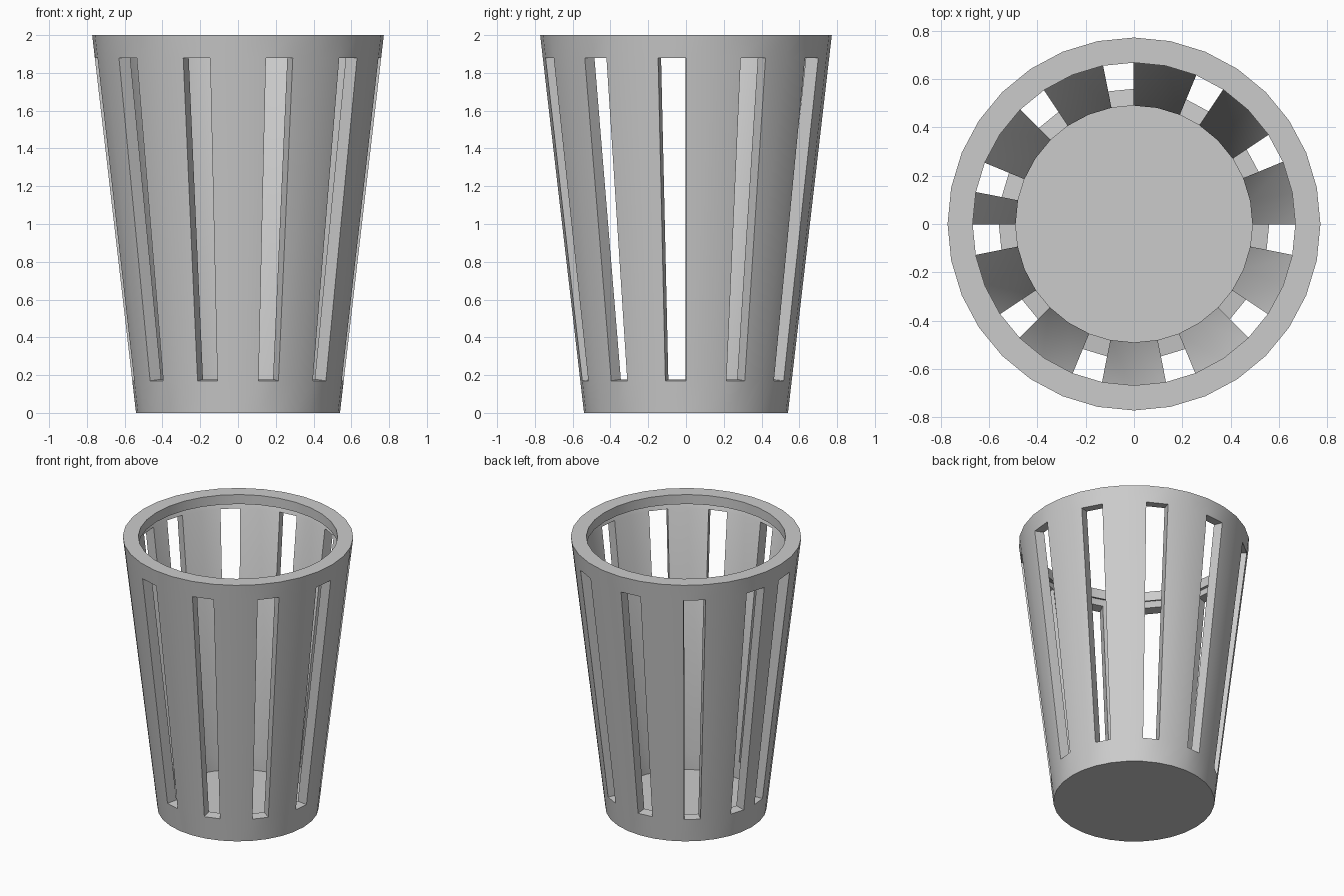
import bpy, bmesh, math

if "Cube" in bpy.data.objects:
    bpy.data.objects.remove(bpy.data.objects["Cube"])

SIDES = 32
R_BOTTOM, R_TOP, HEIGHT = 0.54, 0.772, 2.0
LIP_RADIUS = 0.668
THICKNESS = 0.07
# wall panels left open as slots (every third one, closer together at the left)
SLOTS = set(range(2, 15, 3)) | set(range(16, 32, 3))


def wall_radius(z):
    return R_BOTTOM + (R_TOP - R_BOTTOM) * z / HEIGHT


def ring(bm, r, z):
    return [bm.verts.new((r * math.cos(2 * math.pi * i / SIDES),
                          r * math.sin(2 * math.pi * i / SIDES), z))
            for i in range(SIDES)]


bm = bmesh.new()

# tapered wall rings, then the inward lip
rings = [ring(bm, wall_radius(z), z) for z in (0.0, 0.17, 1.88, HEIGHT)]
rings.append(ring(bm, LIP_RADIUS, HEIGHT))

# wall and lip panels, skipping the slots in the tall band
for level, (low, high) in enumerate(zip(rings, rings[1:])):
    for i in range(SIDES):
        if level == 1 and i in SLOTS:
            continue
        j = (i + 1) % SIDES
        bm.faces.new((low[i], low[j], high[j], high[i]))

# bottom disc
bm.faces.new(rings[0][::-1])

mesh = bpy.data.meshes.new("slotted_basket")
bm.to_mesh(mesh)
bm.free()
basket = bpy.data.objects.new("slotted_basket", mesh)
bpy.context.collection.objects.link(basket)

# wall thickness, grown inward
solid = basket.modifiers.new("thickness", 'SOLIDIFY')
solid.thickness = THICKNESS
solid.offset = -1

# apply, then smooth the round wall while keeping the edges crisp
bpy.context.view_layer.objects.active = basket
basket.select_set(True)
bpy.ops.object.modifier_apply(modifier=solid.name)
bpy.ops.object.shade_smooth_by_angle(angle=math.radians(30))
